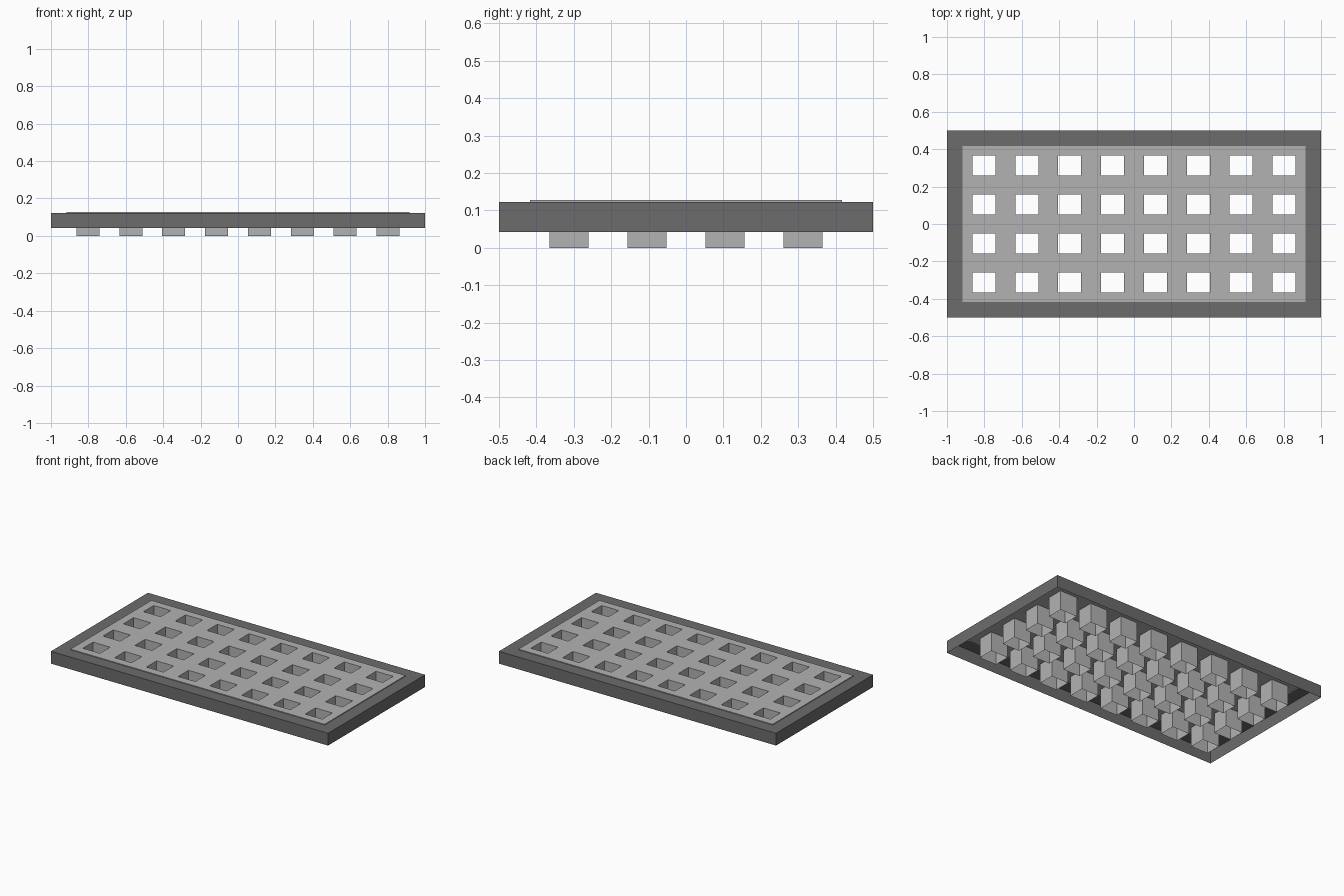
import bpy, bmesh

if "Cube" in bpy.data.objects:
    bpy.data.objects.remove(bpy.data.objects["Cube"])

HX, HY = 1.0, 0.5            # frame outer half size
PX, PY = 0.917, 0.417        # panel half size
Z_TOP, Z_RIM, Z_FRAME = 0.127, 0.122, 0.042
NX, NY = 8, 4
HOLE_X, HOLE_Y = 0.0615, 0.0525


def finish(name, bm, color):
    bmesh.ops.remove_doubles(bm, verts=bm.verts, dist=1e-5)
    me = bpy.data.meshes.new(name)
    bm.to_mesh(me)
    bm.free()
    mat = bpy.data.materials.new(name + "_grey")
    mat.diffuse_color = (color, color, color, 1)
    mat.use_nodes = True
    mat.node_tree.nodes["Principled BSDF"].inputs["Base Color"].default_value = mat.diffuse_color
    me.materials.append(mat)
    ob = bpy.data.objects.new(name, me)
    bpy.context.collection.objects.link(ob)
    return ob


def face(bm, pts):
    bm.faces.new([bm.verts.new(p) for p in pts])


def rect(x0, x1, y0, y1, z):
    return [(x0, y0, z), (x1, y0, z), (x1, y1, z), (x0, y1, z)]


def bridge(bm, a, b):
    # four-sided band between two rectangles
    for i in range(4):
        j = (i + 1) % 4
        face(bm, [a[i], a[j], b[j], b[i]])


def cuts(n, half, hole):
    # cell edges along one axis: border, hole start, hole end, ...
    pitch = 2 * half / n
    out = [-half]
    for i in range(n):
        c = -half + pitch * (i + 0.5)
        out += [c - hole, c + hole]
    return out + [half]


# Frame: open-bottomed shell with outer skirt and flat top border
bm = bmesh.new()
outer_low = rect(-HX, HX, -HY, HY, Z_FRAME)
outer_top = rect(-HX, HX, -HY, HY, Z_RIM)
inner_top = rect(-PX, PX, -PY, PY, Z_RIM)
bridge(bm, outer_low, outer_top)
bridge(bm, outer_top, inner_top)
finish("outer_frame", bm, 0.15)

# Panel: perforated sheet with a low step and open square tubes under the holes
bm = bmesh.new()
xs, ys = cuts(NX, PX, HOLE_X), cuts(NY, PY, HOLE_Y)
for i in range(len(xs) - 1):
    for j in range(len(ys) - 1):
        cell = (xs[i], xs[i + 1], ys[j], ys[j + 1])
        if i % 2 and j % 2:
            # reversed order makes the tube walls face outward from below
            bridge(bm, rect(*cell, 0.0), rect(*cell, Z_TOP))
        else:
            face(bm, rect(*cell, Z_TOP))
bridge(bm, rect(-PX, PX, -PY, PY, Z_RIM), rect(-PX, PX, -PY, PY, Z_TOP))
finish("pocket_panel", bm, 0.45)
